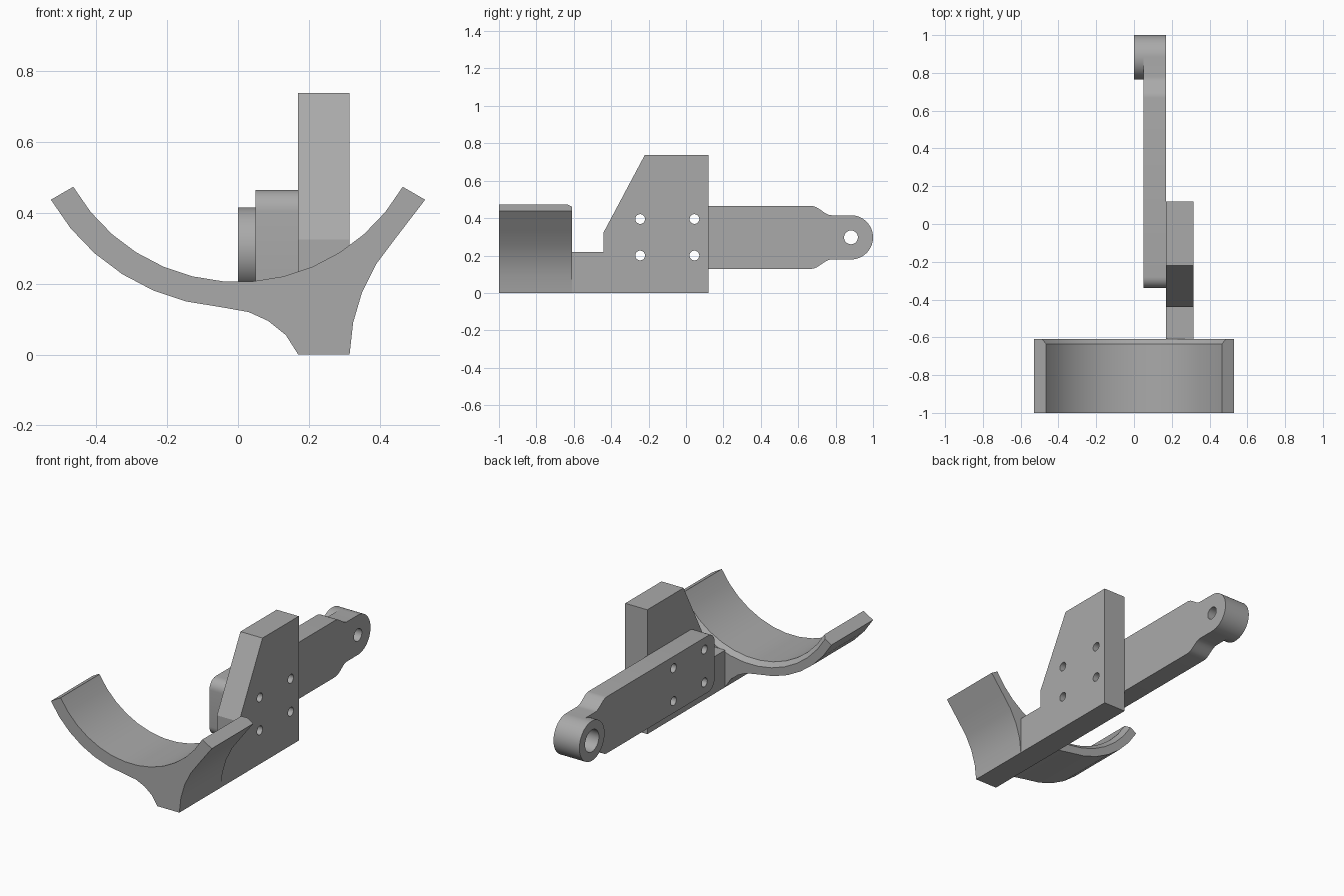
import bpy, bmesh
from math import sin, cos, pi, radians
from mathutils import Matrix

cube = bpy.data.objects.get("Cube")
if cube:
    bpy.data.objects.remove(cube, do_unlink=True)

grey = bpy.data.materials.new("mid grey")
grey.use_nodes = True
colour = (0.4, 0.4, 0.4, 1)
grey.diffuse_color = colour
grey.node_tree.nodes["Principled BSDF"].inputs["Base Color"].default_value = colour


def loft(name, rings):
    """Closed solid through matching rings of 3D points."""
    bm = bmesh.new()
    loops = [[bm.verts.new(p) for p in ring] for ring in rings]
    n = len(loops[0])
    for a, b in zip(loops, loops[1:]):
        for i in range(n):
            j = (i + 1) % n
            bm.faces.new((a[i], a[j], b[j], b[i]))
    bm.faces.new(loops[0])
    bm.faces.new(loops[-1])
    bmesh.ops.recalc_face_normals(bm, faces=bm.faces)
    mesh = bpy.data.meshes.new(name)
    bm.to_mesh(mesh)
    bm.free()
    ob = bpy.data.objects.new(name, mesh)
    bpy.context.collection.objects.link(ob)
    mesh.materials.append(grey)
    return ob


def side_plate(name, profile, x0, x1):
    """Extrude a (y, z) profile along x."""
    return loft(name, [[(x, y, z) for y, z in profile] for x in (x0, x1)])


def circle(y, z, r, n=48):
    return [(y + r * cos(2 * pi * i / n), z + r * sin(2 * pi * i / n)) for i in range(n)]


def drill(ob, y, z, r, x0=-0.5, x1=0.8):
    """Cut a round hole along x."""
    cutter = side_plate("hole_cutter", circle(y, z, r, 32), x0, x1)
    cutter.hide_render = True
    mod = ob.modifiers.new("hole", "BOOLEAN")
    mod.operation, mod.solver, mod.object = "DIFFERENCE", "EXACT", cutter
    bpy.context.view_layer.objects.active = ob
    bpy.ops.object.modifier_apply(modifier=mod.name)
    bpy.data.objects.remove(cutter, do_unlink=True)


# Cradle: arc with a flared foot, inner rim chamfered at the back
CZ, R_IN, R_OUT, SEG = 0.742, 0.537, 0.61, 13
step = radians(120) / SEG


def arc(r, first, last):
    angles = [radians(-60) + step * i for i in range(first, last + 1)]
    return [(r * sin(a), CZ - r * cos(a)) for a in angles]


outer = arc(R_OUT, 0, 6)
outer += [(0.03, 0.12), (0.085, 0.095), (0.135, 0.055), (0.17, 0), (0.315, 0),
          (0.325, 0.09), (0.35, 0.175), (0.39, 0.255), (0.45, 0.335)]
outer += arc(R_OUT, SEG, SEG)


def cradle_ring(y, r):
    return [(x, y, z) for x, z in outer + arc(r, 0, SEG)[::-1]]


cradle = loft("cradle", [cradle_ring(-1, R_IN), cradle_ring(-0.635, R_IN),
                         cradle_ring(-0.61, R_IN + 0.025)])

# Upright bracket plate
bracket = side_plate("bracket_plate", [(-0.61, 0), (0.12, 0), (0.12, 0.738), (-0.22, 0.738),
                                       (-0.44, 0.325), (-0.44, 0.22), (-0.61, 0.22)], 0.17, 0.315)

# Arm: upper half outline mirrored about its centre line
AZ, EYE_Y, EYE_R = 0.297, 0.882, 0.118
half = []
for i in range(9):  # rounded front corner
    a = pi - i * pi / 16
    half.append((-0.28 + 0.06 * cos(a), 0.108 + 0.06 * sin(a)))
for i in range(13):  # shoulder easing down to the eye
    t = i / 12
    half.append((0.67 + 0.11 * t, EYE_R + 0.025 * (1 + cos(pi * t))))
for i in range(24):  # round end
    a = pi / 2 - i * pi / 48
    half.append((EYE_Y + EYE_R * cos(a), EYE_R * sin(a)))
outline = [(y, AZ + h) for y, h in half] + [(EYE_Y + EYE_R, AZ)]
outline += [(y, AZ - h) for y, h in reversed(half)]
arm = side_plate("arm", outline, 0.05, 0.17)

# Boss around the eye of the arm
boss = side_plate("eye_boss", circle(EYE_Y, AZ, EYE_R, 96), 0, 0.05)

# Bolt holes through bracket and arm, and the stepped eye bore
for y in (-0.245, 0.045):
    for z in (0.2, 0.395):
        drill(bracket, y, z, 0.026)
        drill(arm, y, z, 0.026)
drill(arm, EYE_Y, AZ, 0.037)
drill(arm, EYE_Y, AZ, 0.065, -0.1, 0.12)
drill(boss, EYE_Y, AZ, 0.065)

# Smooth curved walls, crisp edges
for ob in (cradle, bracket, arm, boss):
    bpy.ops.object.select_all(action="DESELECT")
    ob.select_set(True)
    bpy.context.view_layer.objects.active = ob
    bpy.ops.object.shade_smooth_by_angle(angle=radians(25))
